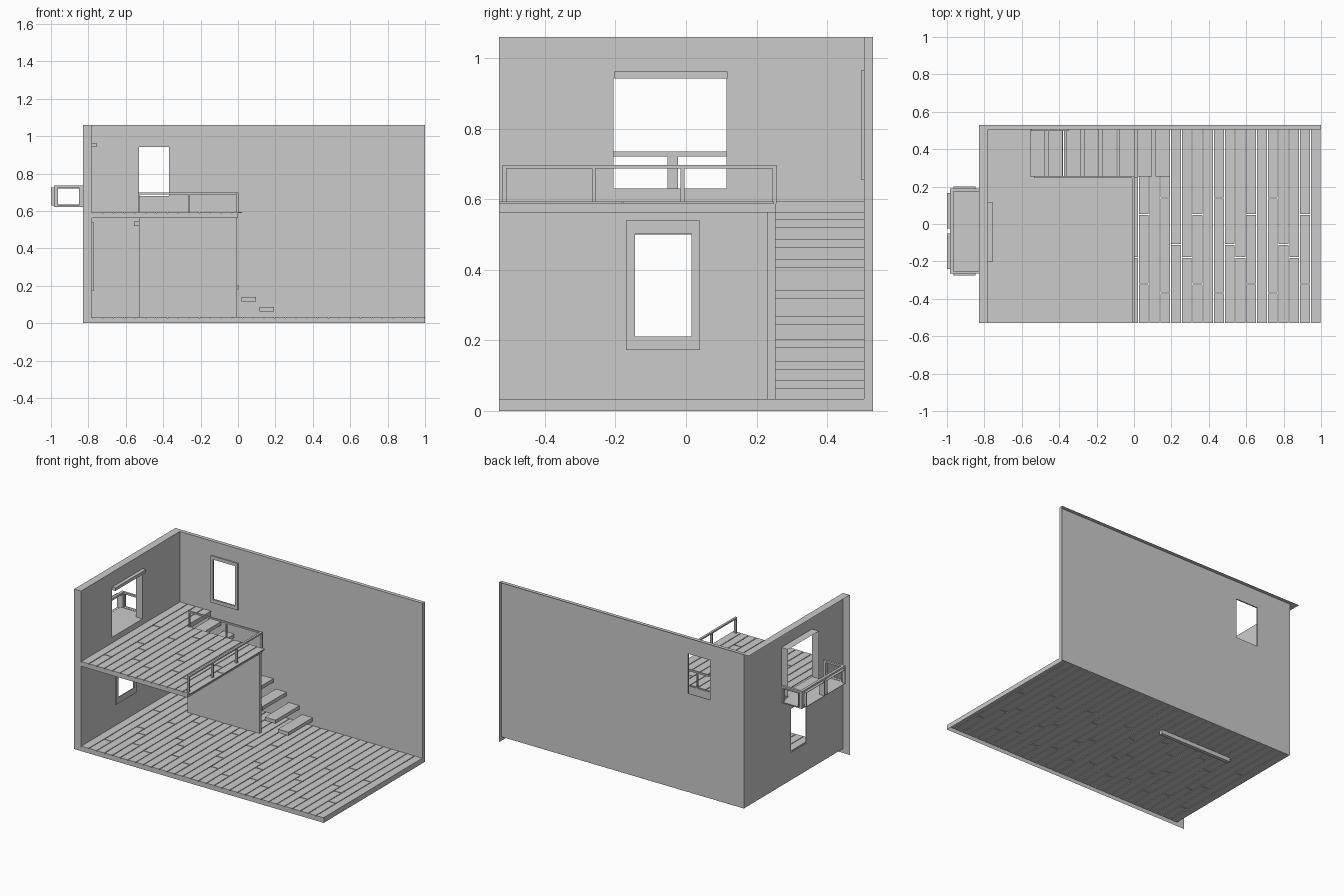
import bpy

if "Cube" in bpy.data.objects:
    bpy.data.objects.remove(bpy.data.objects["Cube"])

def mesh(name, verts, faces):
    me = bpy.data.meshes.new(name)
    me.from_pydata(verts, [], faces)
    ob = bpy.data.objects.new(name, me)
    bpy.context.collection.objects.link(ob)
    return ob

def boxes(name, items):
    """One object from (x0, x1, y0, y1, z0, z1) boxes."""
    v, f = [], []
    for x0, x1, y0, y1, z0, z1 in items:
        n = len(v)
        v += [(x, y, z) for z in (z0, z1) for x, y in ((x0, y0), (x1, y0), (x1, y1), (x0, y1))]
        f += [[n + i for i in q] for q in ((3, 2, 1, 0), (4, 5, 6, 7), (0, 1, 5, 4),
                                           (1, 2, 6, 5), (2, 3, 7, 6), (3, 0, 4, 7))]
    return mesh(name, v, f)

def sheet(name, us, zs, holes, place):
    """Flat wall sheet on a grid of cut lines, skipping the hole cells."""
    v = [place(u, z) for z in zs for u in us]
    f, n = [], len(us)
    for j in range(len(zs) - 1):
        for i in range(n - 1):
            if (i, j) not in holes:
                a = j * n + i
                f.append((a, a + 1, a + n + 1, a + n))
    return mesh(name, v, f)

def frame(axis, d0, d1, u0, u1, z0, z1, s, t):
    """Four bars round a rectangle; s = side width, t = top/bottom width."""
    r = [(u0, u0 + s, z0, z1), (u1 - s, u1, z0, z1),
         (u0 + s, u1 - s, z0, z0 + t), (u0 + s, u1 - s, z1 - t, z1)]
    if axis == 'x':
        return [(d0, d1, a, b, c, d) for a, b, c, d in r]
    return [(a, b, d0, d1, c, d) for a, b, c, d in r]

XO, XI, XR = -0.83, -0.78, 1.0      # left wall outside / inside, right edge
YF, YI, YO = -0.53, 0.505, 0.53     # front edge, back wall inside / outside
FL, H = 0.028, 1.06

# inner wall sheets with window and door openings
sheet("left_wall", [YI, 0.115, 0.015, -0.145, -0.205, YF], [FL, 0.21, 0.50, 0.63, 0.945, H],
      {(2, 1), (1, 3), (2, 3), (3, 3)}, lambda u, z: (XI, u, z)).data.flip_normals()
sheet("back_wall", [XI, -0.53, -0.37, XR], [FL, 0.68, 0.945, H], {(1, 1)},
      lambda u, z: (u, YI, z))

# rims that show the wall and floor thickness
mesh("wall_rims", [
    (XO, YF, H), (XI, YF, H), (XI, YI, H), (XR, YI, H), (XR, YO, H), (XO, YO, H),
    (XO, YF, 0), (XI, YF, 0), (XR, YI, 0), (XR, YO, 0),
    (XR, YF, 0), (XI, YF, FL), (XR, YF, FL), (XR, YI, FL)],
    [(0, 1, 2, 5), (2, 3, 4, 5), (6, 7, 11, 1, 0), (8, 9, 4, 3, 13),
     (7, 10, 12, 11), (10, 8, 13, 12)])

# floor planks with staggered joints
COLS, GAP = 31, 0.005
W = (XR - XI) / COLS
JOINTS = [(0.14, -0.37), (), (-0.11,), (-0.18,), (0.05, -0.32)]
JOINTS = [(), (0.14, -0.37), (-0.11,), (-0.18,), (0.05, -0.32)]

def planks(name, cols, z0, z1, y_end):
    out = []
    for i in range(cols):
        x = XI + i * W
        end = y_end(x + W / 2)
        cuts = [YF] + sorted(j for j in JOINTS[i % 5]) + [end]
        for a, b in zip(cuts, cuts[1:]):
            out.append((x + GAP / 2, x + W - GAP / 2, a + (GAP / 2 if a > YF else 0),
                        b - (GAP / 2 if b < end else 0), z0, z1))
    return boxes(name, out)

planks("floor_planks", COLS, 0.026, 0.033, lambda x: YI)

# mezzanine slab (L-shaped round the stair opening) and its planks
SX = -0.555
prof = [(XI, YF), (0, YF), (0, 0.255), (SX, 0.255), (SX, YI), (XI, YI)]
n = len(prof)
mesh("mezzanine_slab", [(x, y, z) for z in (0.562, 0.588) for x, y in prof],
     [(3, 2, 1, 0), (5, 4, 3, 0), (6, 7, 8, 9), (6, 9, 10, 11)] +
     [(i, (i + 1) % n, (i + 1) % n + n, i + n) for i in range(n)])
m = planks("mezzanine_planks", 14, 0.588, 0.594, lambda x: YI if x < SX else 0.25)
m.scale.x = 1.0
m.location.x = -0.012 * 0

# partition under the mezzanine beside the stairs
boxes("stair_partition", [(-0.53, -0.005, 0.23, 0.254, 0.0, 0.562)])

# floating stair treads
heights = [0.074, 0.128, 0.192, 0.256, 0.329, 0.418, 0.475, 0.532]
boxes("stair_treads", [(0.115 - 0.0957 * i, 0.193 - 0.0957 * i, 0.253, YI, z - 0.012, z + 0.012)
                       for i, z in enumerate(heights)])

# mezzanine railings: thin posts with top rails
T = 0.011
rails = [(-T, 0.003, -0.52, 0.256, 0.688, 0.698), (-0.535, -T, 0.245, 0.256, 0.688, 0.698)]
rails += [(-T, 0.003, y, y + T, 0.588, 0.688) for y in (-0.52, -0.267, -0.015, 0.245)]
rails += [(x, x + 0.008, 0.245, 0.256, 0.588, 0.688) for x in (-0.535, -0.264)]
boxes("mezzanine_railing", rails)

# window frames, door lintel and door reveal
boxes("lower_window_frame", frame('x', XI, -0.773, -0.17, 0.04, 0.172, 0.54, 0.025, 0.039))
boxes("back_window_frame", frame('y', 0.497, YI, -0.55, -0.35, 0.655, 0.965, 0.02, 0.022))
boxes("door_lintel", [(XI, -0.757, -0.203, 0.117, 0.942, 0.962)])
sheet_v = [(x, y, z) for x in (XO, XI) for y, z in
           ((-0.205, 0.63), (0.115, 0.63), (0.115, 0.945), (-0.205, 0.945))]
mesh("door_reveal", sheet_v, [(i, i + 4, (i + 1) % 4 + 4, (i + 1) % 4) for i in range(4)])

# balcony: floor, side and front frames
bx, b0, b1 = -0.983, -0.265, 0.19
balcony = [(bx, XO, b0, b1, 0.62, 0.63)]
for a, b in ((b0, b0 + 0.015), (b1 - 0.015, b1)):
    balcony += frame('y', a, b, bx, XO, 0.62, 0.735, 0.018, 0.012)
balcony += [(bx, bx + 0.018, b0, b1, 0.721, 0.735),
            (bx, bx + 0.018, -0.053, -0.022, 0.63, 0.721)]
boxes("balcony", balcony)

# thin linings standing out of the balcony openings
lining = []
for a, b in ((-0.24, -0.05), (-0.025, 0.165)):
    lining += frame('x', -1.0, bx, a, b, 0.628, 0.724, 0.003, 0.003)
for a, b in ((b0 - 0.01, b0), (b1, b1 + 0.01)):
    lining += frame('y', a, b, -0.966, -0.847, 0.63, 0.724, 0.003, 0.003)
boxes("balcony_linings", lining)
